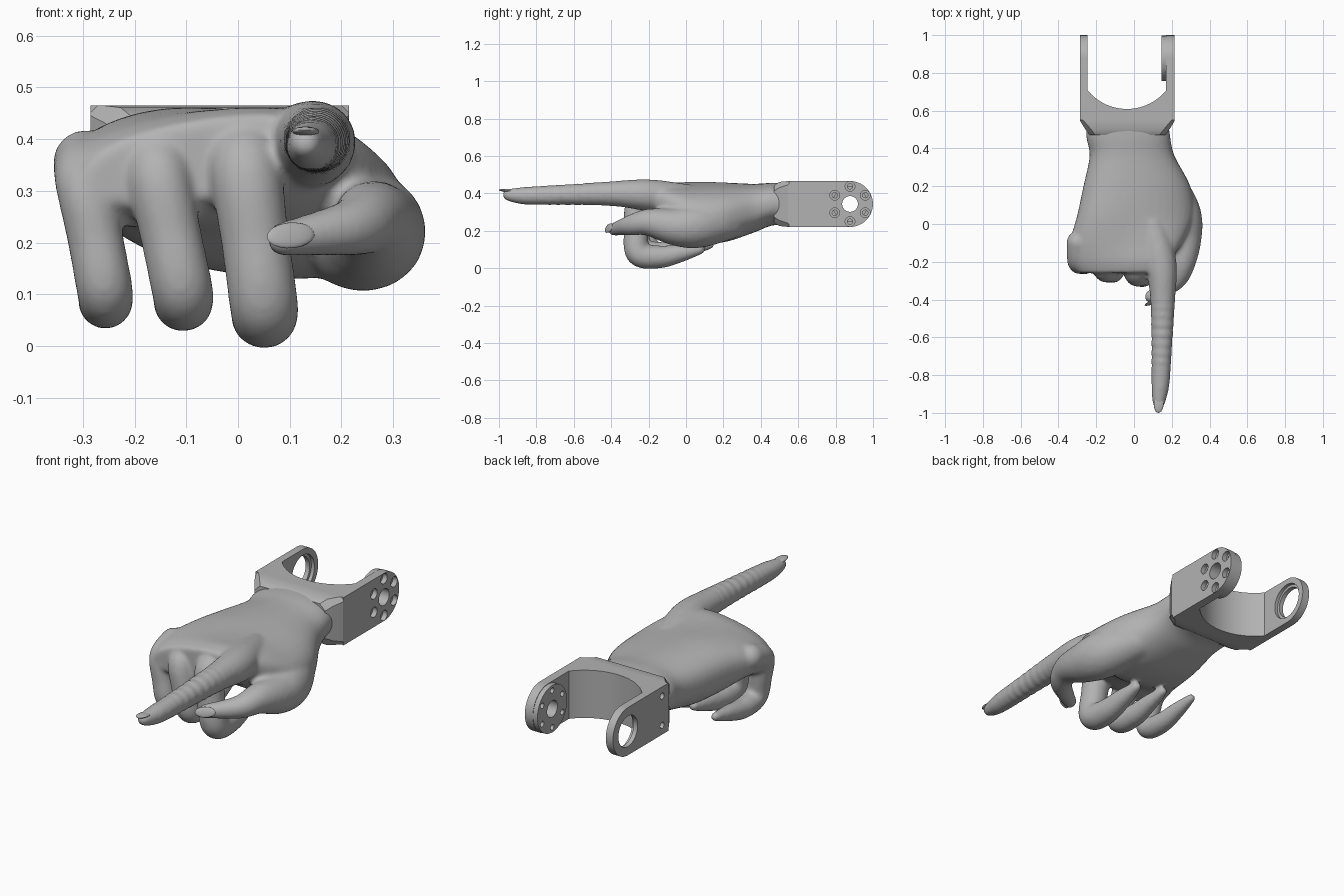
import bpy, bmesh, math
from mathutils import Vector, Matrix

cube = bpy.data.objects.get("Cube")
if cube:
    bpy.data.objects.remove(cube)

shade_value = 0.45
grey = bpy.data.materials.new("plain_grey")
grey.use_nodes = True
grey.diffuse_color = (shade_value, shade_value, shade_value, 1)
grey.node_tree.nodes["Principled BSDF"].inputs["Base Color"].default_value = grey.diffuse_color


def finish(bm, name):
    bmesh.ops.recalc_face_normals(bm, faces=bm.faces)
    mesh = bpy.data.meshes.new(name)
    bm.to_mesh(mesh)
    bm.free()
    mesh.materials.append(grey)
    ob = bpy.data.objects.new(name, mesh)
    bpy.context.scene.collection.objects.link(ob)
    return ob


def activate(ob):
    bpy.ops.object.select_all(action='DESELECT')
    bpy.context.view_layer.objects.active = ob
    ob.select_set(True)


def complete(ob, angle):
    activate(ob)
    for name in [m.name for m in ob.modifiers]:
        bpy.ops.object.modifier_apply(modifier=name)
    bpy.ops.object.shade_smooth_by_angle(angle=math.radians(angle))


def prism(name, points, direction):
    bm = bmesh.new()
    face = bm.faces.new([bm.verts.new(p) for p in points])
    geom = bmesh.ops.extrude_face_region(bm, geom=[face])["geom"]
    moved = [v for v in geom if isinstance(v, bmesh.types.BMVert)]
    bmesh.ops.translate(bm, vec=direction, verts=moved)
    return finish(bm, name)


def arc(start, end, steps):
    return [math.radians(start + (end - start) * i / steps) for i in range(steps + 1)]


def rod(name, x_start, x_end, y, z, radius, sides=48):
    points = [(x_start, y + radius * math.cos(a), z + radius * math.sin(a))
              for a in arc(0, 360, sides)[:-1]]
    return prism(name, points, (x_end - x_start, 0, 0))


def bridge(bm, rings):
    for a, b in zip(rings, rings[1:]):
        for i in range(len(a)):
            bm.faces.new((a[i - 1], a[i], b[i], b[i - 1]))
    bm.faces.new(rings[0])
    bm.faces.new(rings[-1][::-1])


def cut(ob, cutter):
    cutter.hide_render = True
    mod = ob.modifiers.new("cut", 'BOOLEAN')
    mod.operation = 'DIFFERENCE'
    mod.solver = 'EXACT'
    mod.object = cutter


def catmull(a, b, c, d, t):
    return 0.5 * (2 * b + (c - a) * t + (2 * a - 5 * b + 4 * c - d) * t * t
                  + (3 * b - a - 3 * c + d) * t ** 3)


def smooth_rows(rows, steps):
    rows = [Vector(r) for r in rows]
    padded = [rows[0]] + rows + [rows[-1]]
    smooth = [catmull(*padded[i:i + 4], k / steps) for i in range(len(rows) - 1) for k in range(steps)]
    return smooth + [rows[-1]]


def add_palm(bm, rows, sides=40):
    rings = []
    for y, centre_x, width, centre_z, height, tilt in smooth_rows(rows, 6):
        ring = []
        for a in arc(0, 360, sides)[:-1]:
            u, v = (math.copysign(abs(k) ** 0.85, k) for k in (math.cos(a), math.sin(a)))
            ring.append(bm.verts.new((centre_x + width * u, y, centre_z + tilt * u + height * v)))
        rings.append(ring)
    bridge(bm, rings)


def add_digit(bm, rows):
    for x, y, z, radius in smooth_rows(rows, 9):
        bmesh.ops.create_icosphere(bm, subdivisions=3, radius=radius, matrix=Matrix.Translation((x, y, z)))


def add_curled_finger(bm, x_top, x_low, front, top, low, radius):
    # knuckle, first bend, second bend, then the tip tucked back under the palm
    middle = (x_top + x_low) / 2
    add_digit(bm, [
        (x_top, front + 0.11, top + 0.04, radius * 1.15),
        (x_top, front + 0.015, top, radius * 1.07),
        (middle, front, (top + low) / 2, radius),
        (x_low, front + 0.01, low, radius),
        (x_low, front + 0.12, low - 0.02, radius * 0.92),
        (x_low, front + 0.24, low, radius * 0.7),
        (x_low, front + 0.34, low + 0.02, radius * 0.4)])


# Hand: palm rows are y, centre x, half width, centre z, half height, tilt
bm = bmesh.new()
add_palm(bm, [
    (0.56, -0.035, 0.215, 0.343, 0.112, 0), (0.46, -0.03, 0.222, 0.342, 0.114, 0),
    (0.36, -0.01, 0.225, 0.32, 0.13, -0.01), (0.2, 0.015, 0.283, 0.298, 0.155, -0.03),
    (0.05, 0.01, 0.31, 0.3, 0.155, -0.035), (-0.08, -0.035, 0.3, 0.335, 0.122, 0),
    (-0.19, -0.075, 0.27, 0.348, 0.105, 0.035), (-0.26, -0.075, 0.22, 0.36, 0.075, 0.035)])

# Pointing index finger, thumb and the web between them: x, y, z, radius
add_digit(bm, [
    (0.09, 0, 0.37, 0.08), (0.14, -0.2, 0.39, 0.085), (0.152, -0.4, 0.398, 0.067),
    (0.142, -0.8, 0.388, 0.051), (0.135, -0.9, 0.388, 0.042), (0.131, -0.95, 0.392, 0.031)])
add_digit(bm, [
    (0.17, 0.22, 0.25, 0.1), (0.235, 0.06, 0.225, 0.118), (0.26, -0.06, 0.222, 0.1),
    (0.255, -0.2, 0.245, 0.072), (0.215, -0.3, 0.228, 0.054), (0.09, -0.385, 0.207, 0.034)])
add_digit(bm, [(0.12, 0, 0.36, 0.07), (0.2, -0.05, 0.32, 0.06), (0.22, -0.12, 0.28, 0.05)])

# Middle, ring and little fingers
add_curled_finger(bm, 0.015, 0.05, -0.265, 0.34, 0.08, 0.067)
add_curled_finger(bm, -0.155, -0.107, -0.25, 0.335, 0.105, 0.06)
add_curled_finger(bm, -0.295, -0.257, -0.21, 0.315, 0.105, 0.055)

hand = finish(bm, "hand")
remesh = hand.modifiers.new("blend", 'REMESH')
remesh.mode = 'VOXEL'
remesh.voxel_size = 0.009
relax = hand.modifiers.new("relax", 'SMOOTH')
relax.iterations = 10
complete(hand, 180)


# Nails: small flattened plates on the fingertips
def nail(name, location, size, direction, up):
    bm = bmesh.new()
    bmesh.ops.create_uvsphere(bm, u_segments=20, v_segments=10, radius=1)
    forward = Vector(direction).normalized()
    across = Vector(up).cross(forward).normalized()
    turn = Matrix((across, forward, across.cross(forward))).transposed().to_4x4()
    bmesh.ops.transform(bm, verts=bm.verts,
                        matrix=Matrix.Translation(location) @ turn @ Matrix.Diagonal((*size, 1)))
    complete(finish(bm, name), 60)


nail("index_nail", (0.131, -0.953, 0.415), (0.026, 0.047, 0.009), (-0.05, -1, 0.06), (0, 0, 1))
nail("thumb_nail", (0.102, -0.412, 0.214), (0.026, 0.05, 0.008), (-0.9, -0.38, -0.1), (-0.4, -0.9, 0.15))

# Bracket body with rounded arm ends, and the pivot boss inside one arm
pivot_y, pivot_z, end_radius = 0.877, 0.343, 0.1225
left, right, back = -0.285, 0.215, 0.55
side = [(left, back, pivot_z + end_radius), (left, back, pivot_z - end_radius)]
side += [(left, pivot_y + end_radius * math.cos(a), pivot_z + end_radius * math.sin(a))
         for a in arc(-90, 90, 32)]
bracket = prism("bracket", side, (right - left, 0, 0))
boss = rod("pivot_boss", 0.145, 0.175, pivot_y, pivot_z, 0.12, 64)

# Curved clearance between the arms
slot_x, slot_radius = -0.0375, 0.268
slot = [(slot_x + slot_radius * math.sin(a), pivot_y - slot_radius * math.cos(a), 0.1)
        for a in arc(-50.7, 50.7, 32)]
slot += [(slot[-1][0], 1.2, 0.1), (slot[0][0], 1.2, 0.1)]
arm_cutters = [prism("slot_cutter", slot, (0, 0, 0.5))]

# Bearing hole with its recess, and two screw holes on the outer side
arm_cutters += [rod("bearing_drill", -0.4, -0.2, pivot_y, pivot_z, 0.078),
                rod("bearing_recess", -0.262, -0.2, pivot_y, pivot_z, 0.092)]
arm_cutters += [rod("side_screw", -0.4, -0.255, 0.6, pivot_z + s * 0.075, 0.016, 24) for s in (-1, 1)]

# Pivot hole and a ring of six counterbored screw holes
drills = [rod("pivot_drill", 0.1, 0.3, pivot_y, pivot_z, 0.042)]
for a in arc(30, 330, 5):
    y, z = pivot_y + 0.094 * math.cos(a), pivot_z + 0.094 * math.sin(a)
    drills.append(rod("counterbore", 0.19, 0.3, y, z, 0.026, 32))
    drills.append(rod("screw_drill", 0.1, 0.3, y, z, 0.014, 24))

for ob, cutters in ((bracket, arm_cutters + drills), (boss, drills)):
    for cutter in cutters:
        cut(ob, cutter)
    complete(ob, 30)
for cutter in arm_cutters + drills:
    bpy.data.objects.remove(cutter)

# Tapered collar joining the wrist to the bracket
bm = bmesh.new()
loops = []
for y, w, h, c in ((0.56, 0.25, 0.1225, 0.004), (0.545, 0.25, 0.1225, 0.02),
                   (0.5, 0.222, 0.118, 0.03), (0.47, 0.2, 0.1, 0.03)):
    quarter = [(w, h - c), (w - c, h), (c - w, h), (-w, h - c)]
    outline = quarter + [(-u, -v) for u, v in quarter]
    loops.append([bm.verts.new((u - 0.035, y, pivot_z + v)) for u, v in outline])
bridge(bm, loops)
complete(finish(bm, "wrist_collar"), 30)
